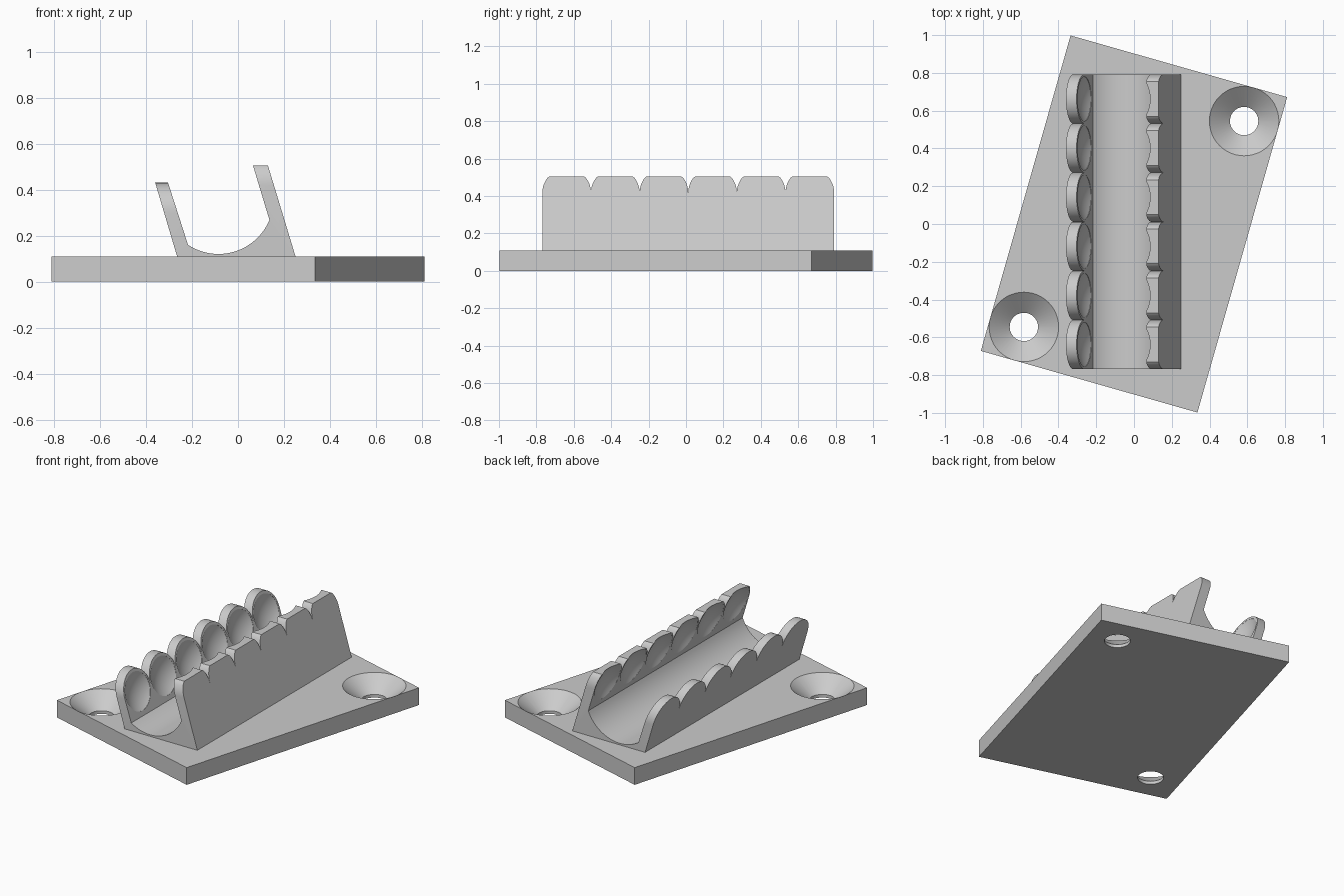
import bpy, bmesh, math
from mathutils import Matrix, Vector

if "Cube" in bpy.data.objects:
    bpy.data.objects.remove(bpy.data.objects["Cube"])

grey = bpy.data.materials.new("plain grey")
grey.use_nodes = True
COLOUR = (0.6, 0.6, 0.6, 1)
grey.diffuse_color = COLOUR
grey.node_tree.nodes["Principled BSDF"].inputs["Base Color"].default_value = COLOUR

PLATE_TOP = 0.11
PITCH, LOBES, Y0 = 0.26, 6, -0.768
LOBE_R = PITCH / 2
Y1 = Y0 + PITCH * LOBES
LOBE_Y = [Y0 + PITCH * (i + 0.5) for i in range(LOBES)]


def finish(bm, name):
    bmesh.ops.recalc_face_normals(bm, faces=bm.faces[:])
    mesh = bpy.data.meshes.new(name)
    bm.to_mesh(mesh)
    bm.free()
    mesh.materials.append(grey)
    obj = bpy.data.objects.new(name, mesh)
    bpy.context.collection.objects.link(obj)
    return obj


def prism(name, points, offset):
    """Extrude a closed 3D outline along an offset."""
    bm = bmesh.new()
    face = bm.faces.new([bm.verts.new(p) for p in points])
    ext = bmesh.ops.extrude_face_region(bm, geom=[face], use_keep_orig=True)
    moved = [v for v in ext["geom"] if isinstance(v, bmesh.types.BMVert)]
    bmesh.ops.translate(bm, verts=moved, vec=offset)
    return finish(bm, name)


def lathe(name, profile, matrix):
    """Spin a (radius, height) profile around z, then place it."""
    bm = bmesh.new()
    vs = [bm.verts.new((r, 0, z)) for r, z in profile]
    es = [bm.edges.new(pair) for pair in zip(vs, vs[1:])]
    bmesh.ops.spin(bm, geom=vs + es, cent=(0, 0, 0), axis=(0, 0, 1),
                   angle=math.tau, steps=48)
    bmesh.ops.remove_doubles(bm, verts=bm.verts[:], dist=1e-5)
    bmesh.ops.transform(bm, matrix=matrix, verts=bm.verts[:])
    return finish(bm, name)


def cut(target, cutter):
    mod = target.modifiers.new("cut", "BOOLEAN")
    mod.operation, mod.solver, mod.object = "DIFFERENCE", "EXACT", cutter
    bpy.context.view_layer.objects.active = target
    bpy.ops.object.modifier_apply(modifier=mod.name)
    bpy.data.objects.remove(cutter)


# Base plate, turned under the cradle
bm = bmesh.new()
bmesh.ops.create_cube(bm, size=1)
bmesh.ops.transform(bm, verts=bm.verts[:], matrix=(
    Matrix.Translation((0, 0, PLATE_TOP / 2))
    @ Matrix.Rotation(math.radians(-15.88), 4, "Z")
    @ Matrix.Diagonal((1.192, 1.736, PLATE_TOP, 1))))
plate = finish(bm, "base_plate")

# Countersunk screw holes
sink = [(0, -0.05), (0.075, -0.05), (0.075, 0.02),
        (0.184, PLATE_TOP), (0.184, 0.2), (0, 0.2)]
for s in (1, -1):
    cut(plate, lathe("hole_cutter", sink, Matrix.Translation((s * 0.583, s * 0.545, 0))))

# Cradle: leaning walls either side of a round trough
trough = []
cx, cz, cr = -0.085, 0.36, 0.24
a0, a1 = math.radians(-123.5), math.radians(-22.5)
for i in range(25):
    a = a0 + (a1 - a0) * i / 24
    trough.append((cx + cr * math.cos(a), cz + cr * math.sin(a)))
profile = ([(-0.265, PLATE_TOP), (-0.372, 0.47), (-0.317, 0.47)] + trough
           + [(0.053, 0.545), (0.118, 0.545), (0.25, PLATE_TOP)])
cradle = prism("cradle", [(x, Y0, z) for x, z in profile], (0, Y1 - Y0, 0))


def scallop(x, width, centre_z, top):
    """Trim a wall into a row of round lobes, flattened at top."""
    pts = [(Y0 - 0.1, 0.8), (Y0 - 0.1, centre_z), (Y0, centre_z)]
    for yc in LOBE_Y:
        for i in range(1, 25):
            a = math.pi * (1 - i / 24)
            z = centre_z + LOBE_R * math.sin(a)
            pts.append((yc + LOBE_R * math.cos(a), min(z, top)))
    pts += [(Y1 + 0.1, centre_z), (Y1 + 0.1, 0.8)]
    cut(cradle, prism("scallop_cutter", [(x, y, z) for y, z in pts], (width, 0, 0)))


scallop(-0.6, 0.48, 0.30, 0.8)
scallop(-0.05, 0.5, 0.418, 0.505)


def dishes(x, z, normal, radius, depth):
    """Hollow a shallow round dish in the inner face of every lobe."""
    ball = (radius ** 2 + depth ** 2) / (2 * depth)
    limit = math.asin(radius / ball)
    arc = [(ball * math.sin(limit * i / 10),
            ball - depth - ball * math.cos(limit * i / 10)) for i in range(11)]
    arc += [(radius, 0.02), (0, 0.02)]
    turn = Vector(normal).to_track_quat("Z", "Y").to_matrix().to_4x4()
    for y in LOBE_Y:
        cut(cradle, lathe("dish_cutter", arc, Matrix.Translation((x, y, z)) @ turn))


dishes(-0.264, 0.30, (0.954, 0, 0.30), 0.118, 0.03)
dishes(0.092, 0.418, (-0.958, 0, -0.286), 0.122, 0.035)

# Smooth the curves and keep the edges sharp
for obj in (plate, cradle):
    bpy.ops.object.select_all(action="DESELECT")
    obj.select_set(True)
    bpy.context.view_layer.objects.active = obj
    bpy.ops.object.shade_smooth_by_angle(angle=math.radians(25))
